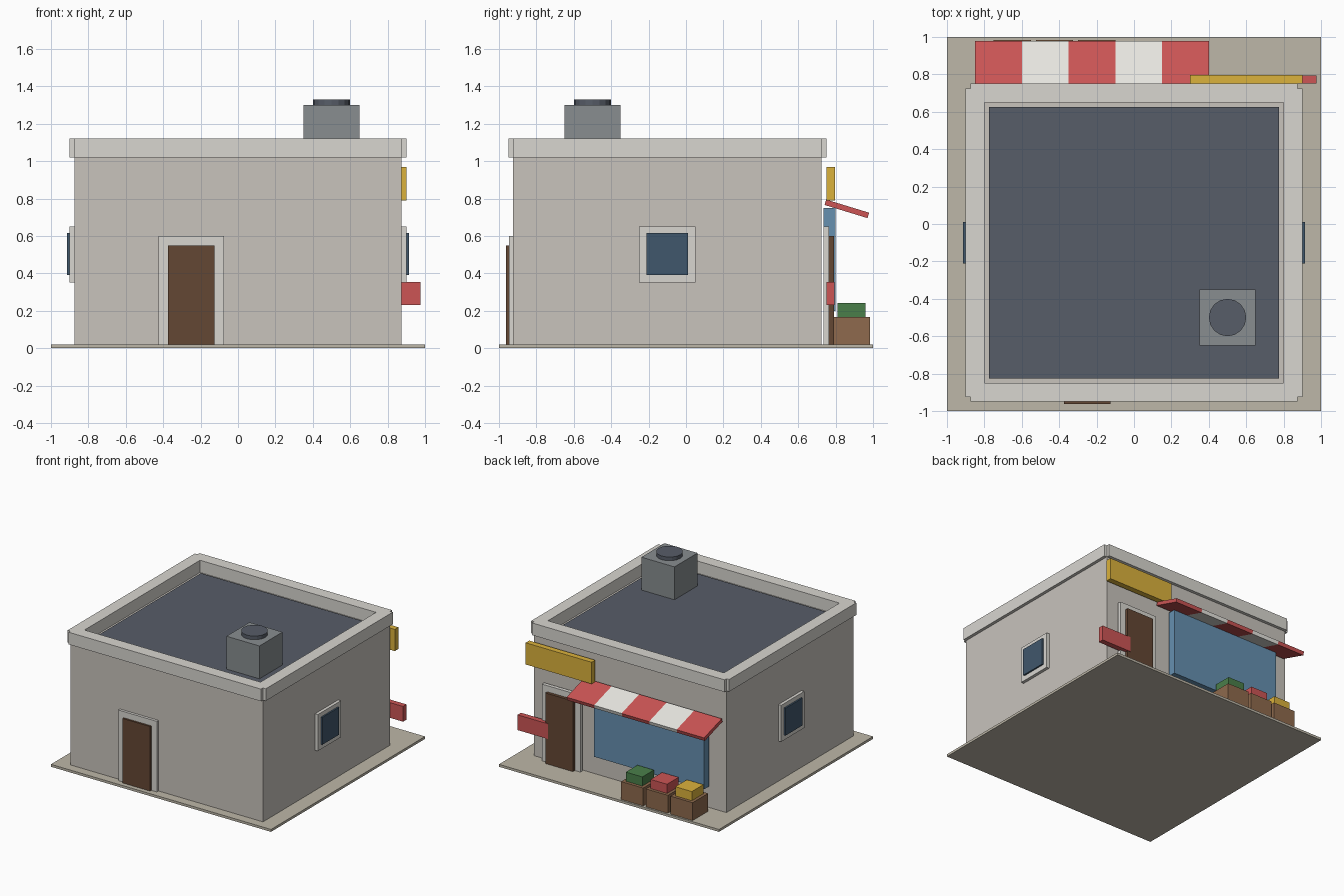
import bpy
from math import radians

if "Cube" in bpy.data.objects:
    bpy.data.objects.remove(bpy.data.objects["Cube"])


def material(name, hex_rgb):
    """Plain material from an sRGB hex colour."""
    m = bpy.data.materials.new(name)
    c = [((hex_rgb >> s) & 255) / 255 for s in (16, 8, 0)]
    m.diffuse_color = [((v + 0.055) / 1.055) ** 2.4 for v in c] + [1]
    m.use_nodes = True
    m.node_tree.nodes["Principled BSDF"].inputs["Base Color"].default_value = m.diffuse_color
    return m


PAVING = material("paving", 0xBDB7A8)
WALL = material("wall", 0xC8C3BC)
TRIM = material("trim", 0xD8D6D0)
ROOF = material("roof", 0x575D68)
METAL = material("metal", 0x888D90)
WOOD = material("door_wood", 0x644734)
GLASS = material("glass", 0x40576C)
SHOP_GLASS = material("shop_glass", 0x6690B0)
CRATE = material("crate_wood", 0x8E6A4D)
RED = material("red", 0xCC5555)
WHITE = material("white", 0xE9E8E2)
YELLOW = material("yellow", 0xDBB23C)
GREEN = material("green", 0x4A7F4A)


def box(name, x, y, z, mat, tilt=0):
    """Box spanning the given (min, max) ranges, optionally tilted about x."""
    r = (x, y, z)
    bpy.ops.mesh.primitive_cube_add(size=1, location=[(a + b) / 2 for a, b in r])
    o = bpy.context.object
    o.name = name
    o.scale = [b - a for a, b in r]
    o.rotation_euler.x = tilt
    o.data.materials.append(mat)
    return o


# Ground slab, walls and roof deck
box("base_slab", (-1, 1), (-1, 1), (0, 0.02), PAVING)
box("walls", (-0.875, 0.875), (-0.925, 0.725), (0.01, 1.02), WALL)
box("roof_deck", (-0.775, 0.775), (-0.825, 0.625), (1.01, 1.03), ROOF)

# Parapet bars, notched at the corners
box("parapet_front", (-0.875, 0.875), (-0.95, -0.85), (1.02, 1.12), TRIM)
box("parapet_back", (-0.875, 0.875), (0.65, 0.75), (1.02, 1.12), TRIM)
for name, s in (("left", -1), ("right", 1)):
    box("parapet_" + name, sorted((s * 0.8, s * 0.9)), (-0.925, 0.725), (1.02, 1.12), TRIM)
    # Side windows
    box("window_frame_" + name, sorted((s * 0.87, s * 0.9)), (-0.25, 0.05), (0.35, 0.65), TRIM)
    box("window_pane_" + name, sorted((s * 0.89, s * 0.913)), (-0.21, 0.01), (0.39, 0.615), GLASS)

# Roof ventilation unit
box("vent_unit", (0.35, 0.65), (-0.65, -0.35), (1.02, 1.3), METAL)
bpy.ops.mesh.primitive_cylinder_add(vertices=16, radius=0.1, depth=0.06, location=(0.5, -0.5, 1.3))
bpy.context.object.name = "vent_cap"
bpy.context.object.data.materials.append(ROOF)

# Front door
box("front_door_frame", (-0.425, -0.075), (-0.947, -0.915), (0.01, 0.6), TRIM)
box("front_door", (-0.375, -0.125), (-0.963, -0.935), (0.01, 0.55), WOOD)

# Shop side: door, display window, signs
box("shop_door_frame", (0.425, 0.775), (0.735, 0.765), (0.01, 0.65), TRIM)
box("shop_door", (0.475, 0.725), (0.75, 0.79), (0.01, 0.6), WOOD)
box("shop_window", (-0.725, 0.275), (0.735, 0.8), (0.2, 0.75), SHOP_GLASS)
box("sign_board", (0.3, 0.9), (0.75, 0.797), (0.79, 0.968), YELLOW)
box("side_sign", (0.7, 0.975), (0.75, 0.795), (0.23, 0.355), RED)

# Striped sloping awning
for i in range(5):
    x = -0.85 + 0.25 * i
    box(f"awning_stripe_{i + 1}", (x, x + 0.25), (0.74, 0.98), (0.73, 0.76),
        WHITE if i % 2 else RED, tilt=radians(-17))

# Produce crates
for i, mat in enumerate((GREEN, RED, YELLOW)):
    x = -0.2 - 0.225 * i
    box(f"crate_{i + 1}", (x - 0.1, x + 0.1), (0.785, 0.985), (0.01, 0.167), CRATE)
    box(f"produce_{i + 1}", (x - 0.075, x + 0.075), (0.81, 0.96), (0.16, 0.242), mat)
